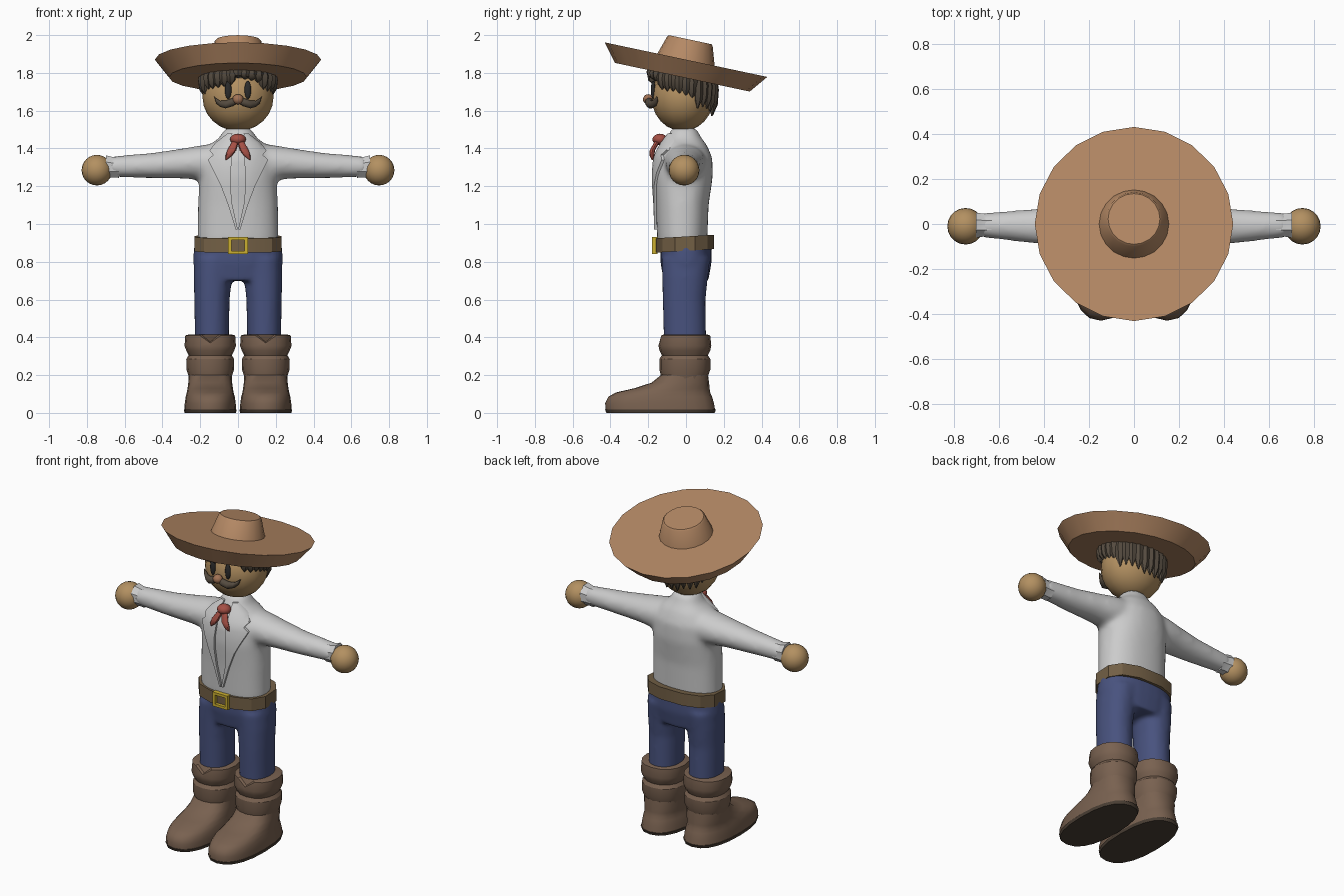
import bpy, bmesh, random
from math import sin, cos, pi, radians, copysign
from mathutils import Vector, Matrix
from mathutils.bvhtree import BVHTree

if "Cube" in bpy.data.objects:
    bpy.data.objects.remove(bpy.data.objects["Cube"])

random.seed(4)
COL = {"skin": (.45, .28, .12), "straw": (.46, .25, .13), "hair": (.09, .07, .05),
       "denim": (.065, .085, .21), "leather": (.19, .12, .08), "sole": (.07, .05, .035),
       "strap": (.17, .115, .06), "gold": (.6, .43, .03), "red": (.38, .08, .06),
       "black": (.025, .025, .025), "nose": (.36, .17, .09)}
MATS = {}
for key, c in COL.items():
    MATS[key] = bpy.data.materials.new(key)
    MATS[key].diffuse_color = (*c, 1)


def loft(bm, rings, n=16, axis="z", p=1.0, phase=0.0):
    """Skin rings (t, centre u, centre v, radius u, radius v) along an axis."""
    rows = []
    for t, cu, cv, ru, rv in rings:
        row = []
        for i in range(n):
            a = 2 * pi * i / n + phase
            u = cu + ru * copysign(abs(cos(a)) ** p, cos(a))
            v = cv + rv * copysign(abs(sin(a)) ** p, sin(a))
            row.append(bm.verts.new((u, v, t) if axis == "z" else (t, u, v)))
        rows.append(row)
    for r0, r1 in zip(rows, rows[1:]):
        for i in range(n):
            j = (i + 1) % n
            bm.faces.new((r0[i], r0[j], r1[j], r1[i]))
    bm.faces.new(rows[0])
    bm.faces.new(rows[-1])
    return rows


def finish(bm, name, mat=None, angle=35):
    bmesh.ops.recalc_face_normals(bm, faces=bm.faces)
    me = bpy.data.meshes.new(name)
    bm.to_mesh(me)
    bm.free()
    ob = bpy.data.objects.new(name, me)
    bpy.context.collection.objects.link(ob)
    if mat:
        me.materials.append(MATS[mat])
    bpy.ops.object.select_all(action="DESELECT")
    ob.select_set(True)
    bpy.context.view_layer.objects.active = ob
    bpy.ops.object.shade_smooth_by_angle(angle=radians(angle))
    return ob


def ball(name, loc, size, mat, seg=20, rings=12):
    bm = bmesh.new()
    bmesh.ops.create_uvsphere(bm, u_segments=seg, v_segments=rings, radius=1,
                              matrix=Matrix.LocRotScale(Vector(loc), None, Vector(size)))
    return finish(bm, name, mat, 60)


def fuse(ob, voxel, iterations):
    """Blend overlapping lofts into one soft surface."""
    m = ob.modifiers.new("fuse", "REMESH")
    m.mode, m.voxel_size, m.use_smooth_shade = "VOXEL", voxel, True
    s = ob.modifiers.new("soften", "SMOOTH")
    s.factor, s.iterations = .5, iterations


# Shirt: torso and both sleeves fused together
bm = bmesh.new()
loft(bm, [(.89, 0, -.02, .216, .132), (1.1, 0, -.02, .212, .14), (1.25, 0, -.015, .205, .157),
          (1.35, 0, -.012, .19, .152), (1.42, 0, -.012, .15, .122), (1.455, 0, -.01, .1, .092),
          (1.51, 0, -.01, .068, .065)], 32, p=.88)
for s in (-1, 1):
    loft(bm, [(s * .06, -.005, 1.33, .115, .105), (s * .2, -.005, 1.325, .108, .092),
              (s * .3, -.008, 1.32, .094, .08), (s * .45, -.01, 1.31, .077, .068),
              (s * .68, -.005, 1.303, .055, .056)], 20, "x")
shirt = finish(bm, "shirt")
fuse(shirt, .015, 14)

# Lapels laid on the shirt front
tree = BVHTree.FromObject(shirt, bpy.context.evaluated_depsgraph_get())
for s in (-1, 1):
    bm = bmesh.new()
    rows = []
    for z, x0, x1 in [(1.48, .03, .055), (1.43, .035, .12), (1.39, .035, .15), (1.365, .034, .132),
                      (1.34, .032, .16), (1.27, .04, .125), (1.2, .04, .09), (1.1, .03, .052),
                      (.97, .001, .012)]:
        row = []
        for k in range(5):
            x = s * (x0 + (x1 - x0) * k / 4)
            hit = tree.ray_cast(Vector((x, -1, z)), Vector((0, 1, 0)))[0]
            row.append(bm.verts.new((x, (hit.y if hit else -.04) - .014, z)))
        rows.append(row)
    for a, b in zip(rows, rows[1:]):
        for k in range(4):
            f = (a[k], a[k + 1], b[k + 1], b[k])
            bm.faces.new(f if s < 0 else f[::-1])
    geom = bmesh.ops.extrude_face_region(bm, geom=bm.faces[:])["geom"]
    bmesh.ops.translate(bm, vec=(0, .025, 0), verts=[g for g in geom if isinstance(g, bmesh.types.BMVert)])
    finish(bm, "lapel")

# Cuffs and hands
for s in (-1, 1):
    bm = bmesh.new()
    loft(bm, [(s * .63, -.005, 1.3, .056, .06), (s * .66, -.005, 1.3, .054, .058),
              (s * .70, -.005, 1.303, .06, .066)], 8, "x", phase=pi / 8)
    finish(bm, "cuff", angle=20)
    ball("hand", (s * .747, -.01, 1.285), (.081, .081, .081), "skin")

# Jeans: hips and legs fused
bm = bmesh.new()
loft(bm, [(.9, 0, 0, .232, .135), (.8, 0, 0, .238, .136), (.7, 0, 0, .222, .118)], 28, p=.85)
for s in (-1, 1):
    loft(bm, [(.82, s * .12, 0, .112, .13), (.72, s * .133, -.005, .102, .122),
              (.6, s * .138, -.01, .094, .114), (.36, s * .138, -.005, .09, .112)], 20, p=.92)
fuse(finish(bm, "jeans", "denim"), .013, 8)

# Belt and buckle
bm = bmesh.new()
loft(bm, [(.858, 0, -.005, .238, .158), (.934, 0, -.005, .238, .158)], 12, p=.8, phase=pi / 12)
for v in bm.verts:
    v.co.z += v.co.y * .06
finish(bm, "belt", "strap", 20)
bm = bmesh.new()
for x, z, w, h in [(-.044, 0, .018, .088), (.044, 0, .018, .088), (0, .036, .07, .016), (0, -.036, .07, .016)]:
    bmesh.ops.create_cube(bm, size=1, matrix=Matrix.LocRotScale(
        Vector((x, -.165, .886 + z)), None, Vector((w, .028, h))))
finish(bm, "buckle", "gold")

# Boots: rolled shaft, foot and sole
for s in (-1, 1):
    cx = s * .147
    bm = bmesh.new()
    rows = loft(bm, [(.17, cx, -.008, .112, .12), (.2, cx, -.008, .116, .126), (.23, cx, -.006, .126, .135),
                     (.285, cx, -.006, .127, .135), (.305, cx, -.006, .114, .122), (.33, cx, -.006, .127, .134),
                     (.355, cx, -.006, .136, .14), (.41, cx, -.006, .132, .134),
                     (.415, cx, -.006, .112, .12)], 16, p=.9)
    for row in rows[-2:]:
        row[12].co.z -= .04
    finish(bm, "boot_shaft", "leather", 30)
    bm = bmesh.new()
    loft(bm, [(.012, cx, -.135, .136, .29), (.05, cx, -.14, .135, .288), (.085, cx, -.137, .13, .275),
              (.108, cx, -.122, .124, .25), (.13, cx, -.075, .12, .2), (.16, cx, -.03, .116, .152),
              (.2, cx, -.008, .113, .125)], 20, p=.84)
    finish(bm, "boot_foot", "leather", 40)
    bm = bmesh.new()
    loft(bm, [(0, cx, -.135, .136, .286), (.018, cx, -.135, .14, .294)], 20, p=.84)
    finish(bm, "boot_sole", "sole")

# Neck, head and face
bm = bmesh.new()
loft(bm, [(1.42, 0, -.01, .055, .055), (1.54, 0, -.01, .055, .055)])
finish(bm, "neck", "skin")
ball("head", (0, -.018, 1.672), (.188, .165, .18), "skin", 16, 12)
ball("nose", (0, -.2, 1.66), (.03, .028, .027), "nose", 12, 8)
for s in (-1, 1):
    ball("eye", (s * .052, -.174, 1.71), (.018, .012, .048), "black", 14, 10)
    bm = bmesh.new()
    loft(bm, [(0, -.19, 1.652, .015, .012), (s * .03, -.196, 1.645, .022, .023),
              (s * .065, -.188, 1.633, .022, .022), (s * .095, -.172, 1.636, .018, .017),
              (s * .115, -.16, 1.652, .012, .014), (s * .126, -.155, 1.672, .003, .003)], 10, "x")
    finish(bm, "moustache", "hair", 60)

# Hair: ring of pointed locks, longer towards the back
bm = bmesh.new()
for i in range(30):
    a = 2 * pi * i / 30 + pi / 2
    back = (sin(a) + 1) / 2
    tip = 1.755 - .165 * back + random.uniform(-.025, .02)
    top = 1.83 - .03 * back
    rings = []
    for f, out, r in [(0, .172, .026), (.4, .182, .03), (.75, .182, .024), (1, .178, .003)]:
        rings.append((top + (tip - top) * f, out * cos(a), -.018 + out * .89 * sin(a), r, r))
    loft(bm, rings, 6, phase=a)
loft(bm, [(1.72, 0, .005, .184, .152), (1.83, 0, -.01, .17, .15)], 20)
finish(bm, "hair", "hair", 40)

# Neckerchief: knot and two tails
ball("scarf_knot", (0, -.138, 1.448), (.042, .04, .03), "red", 12, 8)
bm = bmesh.new()
for s in (-1, 1):
    loft(bm, [(1.45, s * .008, -.145, .016, .014), (1.39, s * .033, -.178, .024, .014),
              (1.36, s * .05, -.18, .017, .012), (1.34, s * .062, -.178, .003, .004)], 8)
finish(bm, "scarf_tails", "red", 40)

# Hat, tilted back
tilt = Matrix.Translation((0, 0, 1.87)) @ Matrix.Rotation(radians(-12), 4, "X")
for name, rings in [("hat_brim", [(-.095, 0, 0, .365, .365), (0, 0, 0, .44, .44)]),
                    ("hat_crown", [(-.01, 0, 0, .158, .158), (.1, 0, 0, .123, .123), (.108, 0, 0, .115, .115)])]:
    bm = bmesh.new()
    loft(bm, rings, 20)
    bm.transform(tilt)
    finish(bm, name, "straw", 30)

for m in bpy.data.materials:
    if m.users and not m.is_grease_pencil:
        m.use_nodes = True
        m.node_tree.nodes["Principled BSDF"].inputs["Base Color"].default_value = m.diffuse_color
